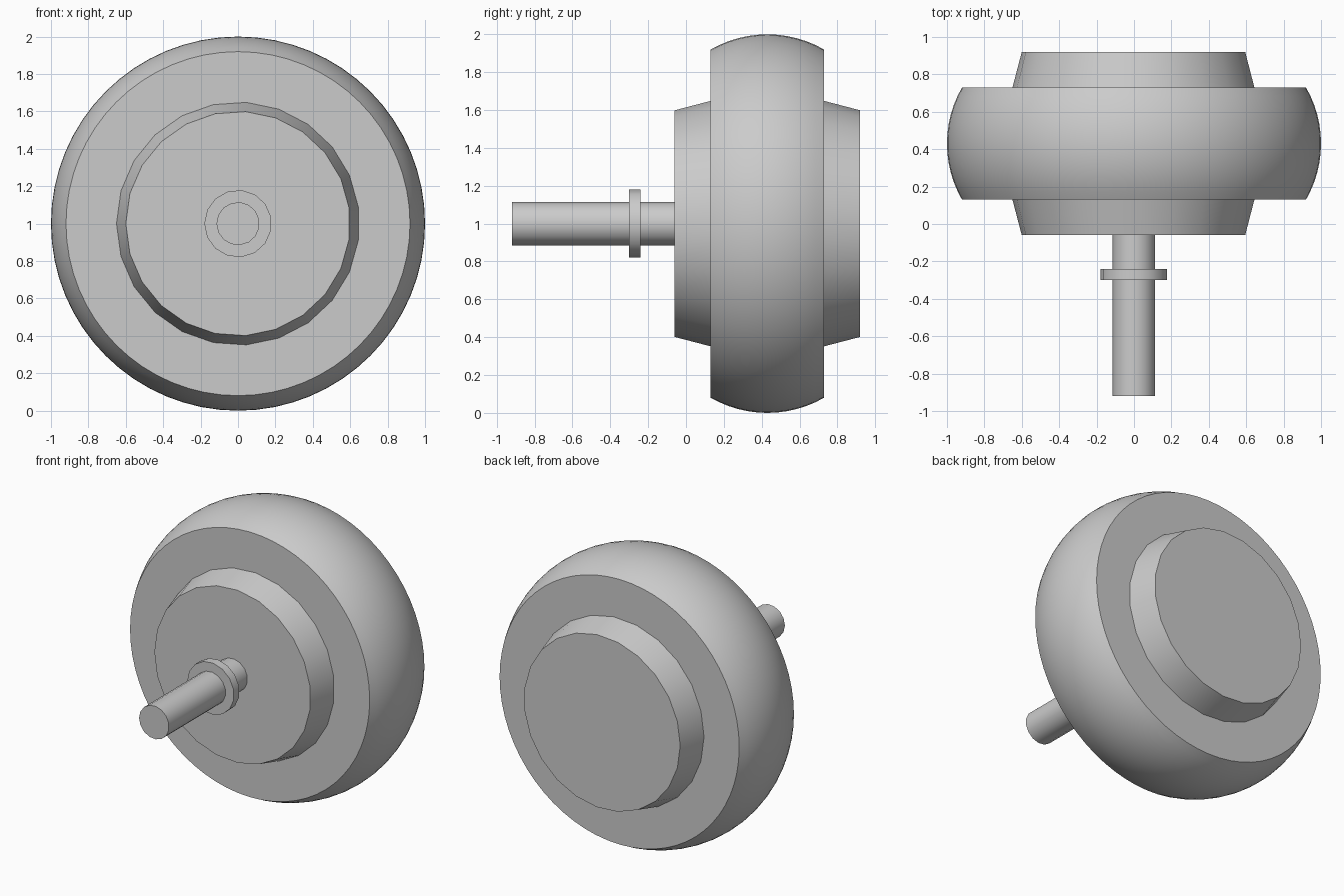
import bpy
import bmesh
import math

cube = bpy.data.objects.get("Cube")
if cube:
    bpy.data.objects.remove(cube, do_unlink=True)

grey = bpy.data.materials.new("plain grey")
grey.use_nodes = True
COLOUR = (0.6, 0.6, 0.6, 1)
grey.diffuse_color = COLOUR
grey.node_tree.nodes["Principled BSDF"].inputs["Base Color"].default_value = COLOUR

CENTRE_Z = 1.0


def lathe(name, profile, sides):
    """Spin (y, radius) points around the y axis and cap both ends."""
    bm = bmesh.new()
    rings = []
    for y, r in profile:
        angles = [math.pi + math.tau * i / sides for i in range(sides)]
        rings.append([bm.verts.new((r * math.cos(a), y, r * math.sin(a))) for a in angles])
    for a, b in zip(rings, rings[1:]):
        for i in range(sides):
            j = (i + 1) % sides
            bm.faces.new((a[i], a[j], b[j], b[i]))
    bm.faces.new(rings[0])
    bm.faces.new(rings[-1])
    bmesh.ops.recalc_face_normals(bm, faces=bm.faces)
    mesh = bpy.data.meshes.new(name)
    bm.to_mesh(mesh)
    bm.free()
    mesh.materials.append(grey)
    obj = bpy.data.objects.new(name, mesh)
    obj.location.z = CENTRE_Z
    bpy.context.collection.objects.link(obj)
    bpy.ops.object.select_all(action="DESELECT")
    obj.select_set(True)
    bpy.context.view_layer.objects.active = obj
    bpy.ops.object.shade_smooth_by_angle(angle=math.radians(30))
    return obj


# Wheel with a crowned rim, its cross-section a shallow arc
MID, HALF, ARC = 0.43, 0.30, 0.60
STEPS = 12
rim = []
for i in range(STEPS + 1):
    t = math.asin(HALF / ARC) * (2 * i / STEPS - 1)
    rim.append((MID + ARC * math.sin(t), 1 - ARC + ARC * math.cos(t)))
lathe("wheel", rim, 64)

# Tapered hub bosses on both faces of the wheel
for name, side in (("front_hub", -1), ("back_hub", 1)):
    lathe(name, [(MID + side * 0.49, 0.60), (MID + side * 0.28, 0.655)], 23)

# Axle and its collar
lathe("axle", [(-0.92, 0.115), (-0.05, 0.115)], 15)
lathe("axle_collar", [(-0.30, 0.18), (-0.24, 0.18)], 15)
